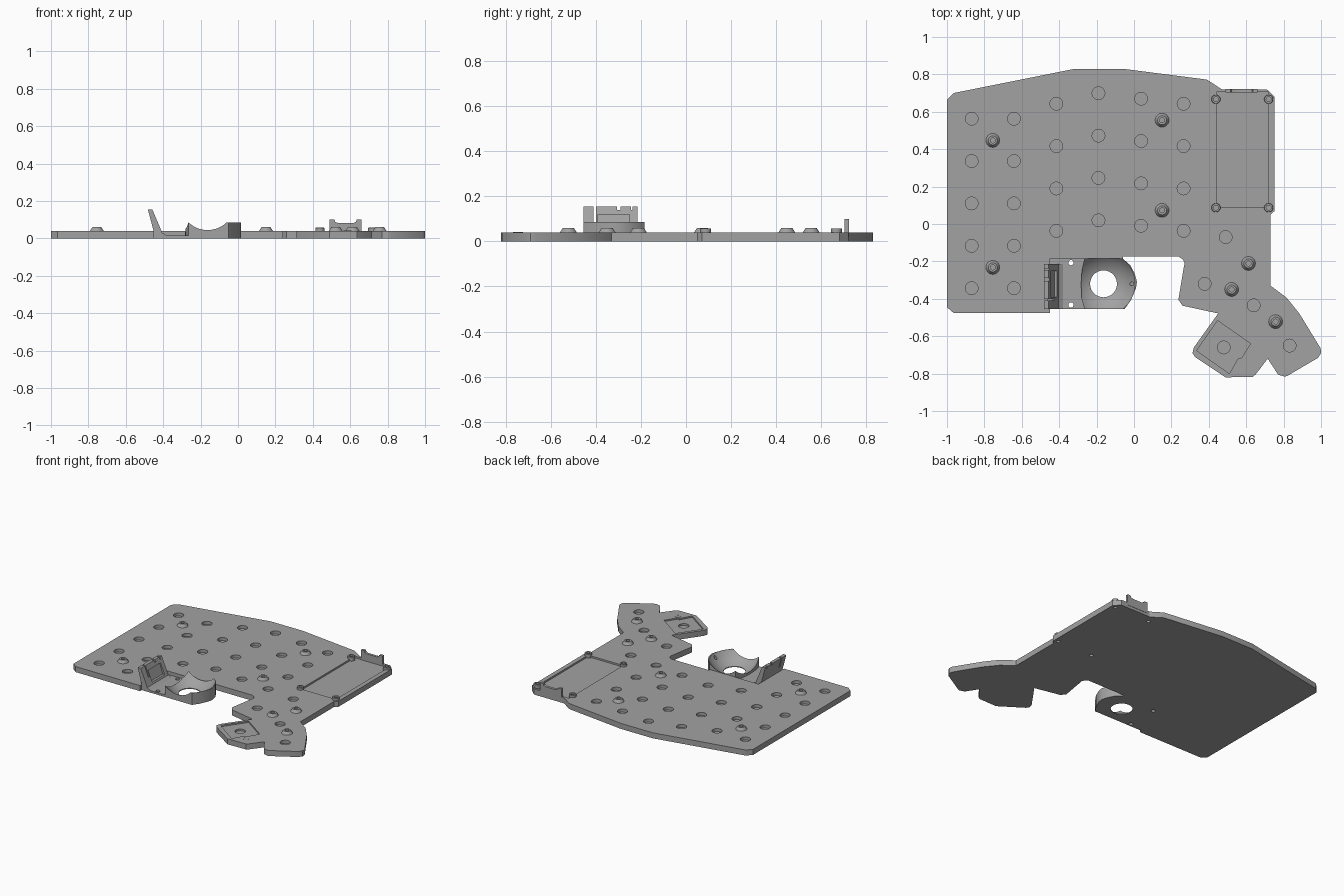
import bpy, bmesh, math
from mathutils import Vector

if "Cube" in bpy.data.objects:
    bpy.data.objects.remove(bpy.data.objects["Cube"])

grey = bpy.data.materials.new("mid_grey")
grey.diffuse_color = (0.36, 0.36, 0.36, 1)
grey.use_nodes = True
grey.node_tree.nodes["Principled BSDF"].inputs["Base Color"].default_value = grey.diffuse_color


def finish(name, bm):
    bmesh.ops.recalc_face_normals(bm, faces=bm.faces)
    me = bpy.data.meshes.new(name)
    bm.to_mesh(me)
    bm.free()
    ob = bpy.data.objects.new(name, me)
    bpy.context.collection.objects.link(ob)
    me.materials.append(grey)
    return ob


def prism(name, pts, lo, hi, axis="z"):
    """Extrude an outline along z (xy points) or along y (xz points)."""
    bm = bmesh.new()
    if axis == "z":
        a, move = [(x, y, lo) for x, y in pts], (0, 0, hi - lo)
    else:
        a, move = [(x, lo, z) for x, z in pts], (0, hi - lo, 0)
    f = bm.faces.new([bm.verts.new(p) for p in a])
    r = bmesh.ops.extrude_face_region(bm, geom=[f])
    bmesh.ops.translate(bm, vec=move, verts=[v for v in r["geom"] if isinstance(v, bmesh.types.BMVert)])
    return finish(name, bm)


def box(name, x0, x1, y0, y1, z0, z1):
    return prism(name, [(x0, y0), (x1, y0), (x1, y1), (x0, y1)], z0, z1)


def lathe(name, spots, profile, seg=28):
    """Closed turned shape (radius, z) repeated at every spot."""
    bm = bmesh.new()
    for cx, cy in spots:
        rings = [[bm.verts.new((cx + r * math.cos(math.tau * i / seg), cy + r * math.sin(math.tau * i / seg), z))
                  for i in range(seg)] for r, z in profile]
        for a, b in zip(rings, rings[1:]):
            for i in range(seg):
                j = (i + 1) % seg
                bm.faces.new((a[i], a[j], b[j], b[i]))
        bm.faces.new(rings[0])
        bm.faces.new(rings[-1])
    return finish(name, bm)


def disc(spots, r, z0, z1):
    return lathe("cutter", spots, [(r, z0), (r, z1)])


def cut(ob, cutter):
    m = ob.modifiers.new("cut", "BOOLEAN")
    m.operation, m.solver, m.object = "DIFFERENCE", "EXACT", cutter
    bpy.context.view_layer.objects.active = ob
    bpy.ops.object.modifier_apply(modifier=m.name)
    bpy.data.objects.remove(cutter)


T = 0.04   # plate thickness

# main plate outline
outline = [(-1, .665), (-.965, .7), (-.315, .83), (-.06, .83), (.39, .772), (.47, .72), (.71, .72),
           (.752, .68), (.752, .07), (.73, .05), (.73, -.33), (.815, -.393), (.885, -.48), (.998, -.665),
           (1, -.69), (.985, -.715), (.82, -.812), (.805, -.816), (.77, -.805), (.715, -.72),
           (.65, -.805), (.635, -.817), (.49, -.82), (.325, -.71), (.313, -.69), (.32, -.66), (.45, -.478),
           (.26, -.437), (.237, -.405), (.27, -.21), (.262, -.19), (.24, -.175), (-.06, -.175),
           (-.06, -.185), (-.45, -.185), (-.45, -.475), (-.965, -.475), (-1, -.445)]
plate = prism("plate", outline, 0, T)

# controller tray and rotated thumb tray recesses
cut(plate, box("cutter", .44, .72, .087, .705, T - .012, .1))
thumb = [(.447, -.517), (.623, -.64), (.575, -.715), (.555, -.72), (.51, -.8), (.335, -.677)]
cut(plate, prism("cutter", thumb, T - .01, .1))

# round key sockets, column by column
keys = []
for x, top, n in ((-.868, .563, 5), (-.642, .563, 5), (-.415, .643, 4), (-.19, .699, 4), (.038, .67, 4), (.265, .643, 4)):
    keys += [(x, top - .2265 * i) for i in range(n)]
keys += [(.49, -.07), (.378, -.32), (.64, -.435), (.832, -.65), (.48, -.66)]
cut(plate, disc(keys, .034, .018, .1))

# through holes at the tray corners
corners = [(.438, .667), (.72, .667), (.438, .087), (.72, .087)]
cut(plate, disc(corners, .013, -.1, .1))

# hollow posts around the tray holes
posts = lathe("tray_posts", corners, [(.024, .02), (.024, .056), (.022, .058), (.013, .058), (.013, .02)])

# conical screw bosses with blind holes
screws = [(-.755, .447), (.15, .555), (.15, .073), (-.755, -.232), (.612, -.211), (.522, -.35), (.757, -.522)]
bosses = lathe("screw_bosses", screws,
               [(.037, T - .01), (.037, T), (.024, .06), (.013, .06), (.013, .047), (.005, .047), (.005, T)])
stud = lathe("thumb_tray_stud", [(.585, -.745)], [(.022, .02), (.022, .041), (.01, .041), (.01, .034)])

# port wall at the back of the tray
port = prism("port_wall", [(.49, .02), (.66, .02), (.66, .1), (.635, .1), (.63, .088), (.615, .082),
                           (.535, .082), (.52, .088), (.515, .1), (.49, .1)], .703, .722, "y")

# thin floor that carries the ball cup and the sensor bracket
base = box("mount_floor", -.45, -.265, -.455, -.185, 0, .015)
cut(base, disc([(-.337, -.207), (-.337, -.433)], .014, -.1, .1))

# ball cup: block with a spherical hollow and an open bottom
cup = prism("ball_cup", [(-.265, -.185), (-.06, -.185), (-.02, -.22), (.004, -.265), (.016, -.31), (.01, -.345),
                         (-.015, -.405), (-.05, -.455), (-.265, -.455), (-.28, -.4), (-.283, -.32), (-.278, -.24)], 0, .085)
bm = bmesh.new()
bmesh.ops.create_uvsphere(bm, u_segments=64, v_segments=48, radius=.2)
bmesh.ops.translate(bm, vec=(-.163, -.32, .192), verts=bm.verts)
cut(cup, finish("cutter", bm))
cut(cup, disc([(-.163, -.32)], .072, -.1, .1))
cut(cup, disc([(-.012, -.32)], .01, .03, .2))

# leaning sensor bracket with notched top and a recessed front
bracket = prism("sensor_bracket", [(-.482, .155), (-.458, .155), (-.405, .03), (-.38, .015), (-.38, .005),
                                   (-.45, .005), (-.45, .035)], -.455, -.215, "y")
for y0, y1, z in ((-.41, -.4, .08), (-.305, -.29, .14), (-.245, -.237, .14)):
    cut(bracket, box("cutter", -.6, -.3, y0, y1, z, .3))
cut(bracket, prism("cutter", [(-.452, .12), (-.40, .12), (-.38, .04), (-.425, .045)], -.39, -.25, "y"))

# smooth the round walls, keep the edges crisp
for ob in list(bpy.data.objects):
    bpy.ops.object.select_all(action="DESELECT")
    ob.select_set(True)
    bpy.context.view_layer.objects.active = ob
    bpy.ops.object.shade_smooth_by_angle(angle=math.radians(30))
